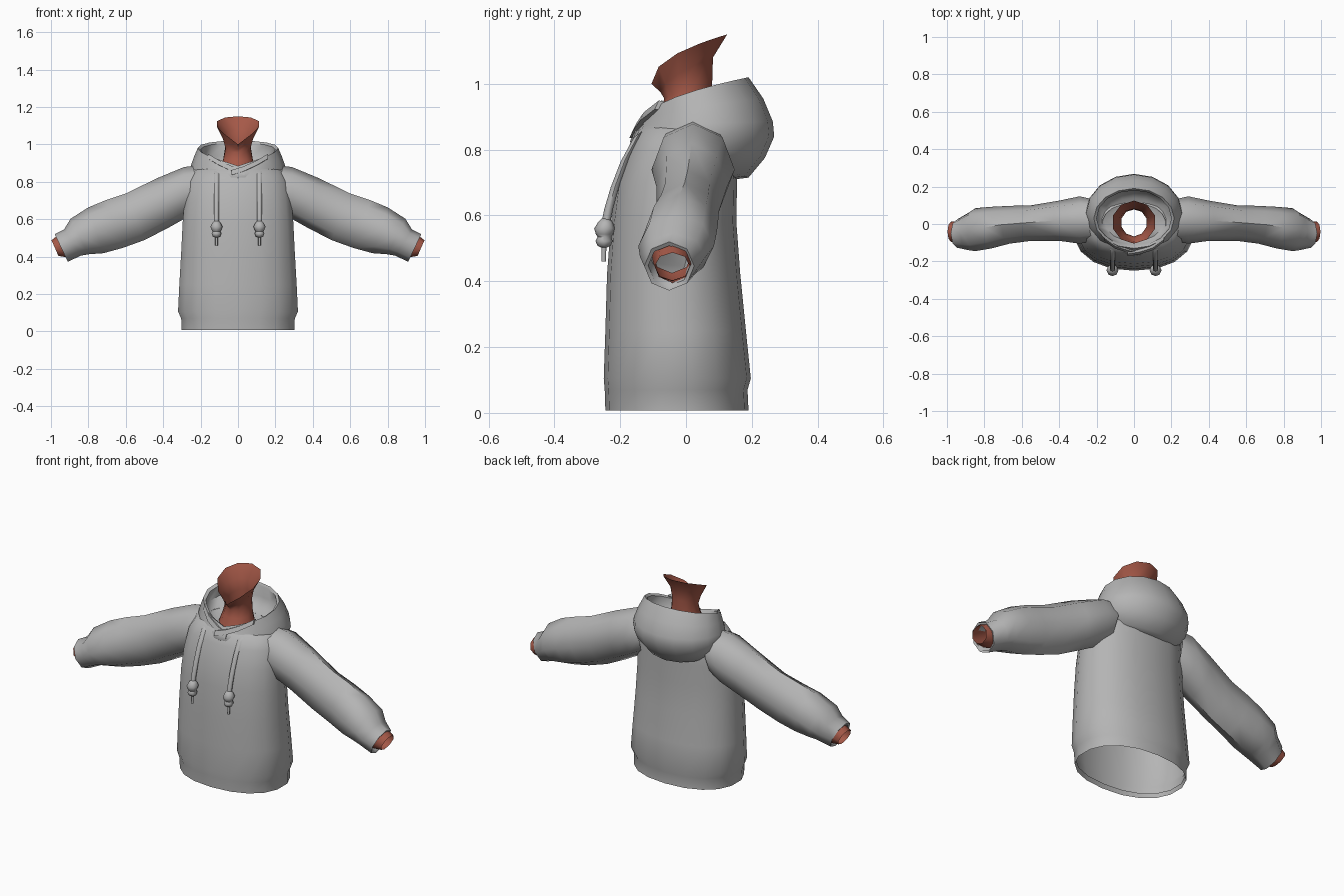
import bpy, bmesh, math
from mathutils import Vector


def material(name, rgb):
    m = bpy.data.materials.new(name)
    m.diffuse_color = (*rgb, 1)
    return m


FABRIC = material("grey fabric", (0.46, 0.46, 0.46))
SKIN = material("skin", (0.38, 0.10, 0.065))


def loft(name, rings, mat, mirror=False, cap=False, angle=50):
    """Skin a list of closed rings of points."""
    bm = bmesh.new()
    loops = [[bm.verts.new(p) for p in r] for r in rings]
    n = len(loops[0])
    for a, b in zip(loops, loops[1:]):
        for i in range(n):
            j = (i + 1) % n
            bm.faces.new((a[i], a[j], b[j], b[i]))
    if cap:
        bm.faces.new(loops[0][::-1])
        bm.faces.new(loops[-1])
    bmesh.ops.recalc_face_normals(bm, faces=bm.faces)
    me = bpy.data.meshes.new(name)
    bm.to_mesh(me)
    bm.free()
    me.materials.append(mat)
    ob = bpy.data.objects.new(name, me)
    bpy.context.collection.objects.link(ob)
    if mirror:
        ob.modifiers.new("mirror", "MIRROR").use_mirror_merge = False
    bpy.ops.object.select_all(action="DESELECT")
    ob.select_set(True)
    bpy.context.view_layer.objects.active = ob
    bpy.ops.object.shade_smooth_by_angle(angle=math.radians(angle))
    return ob


def tilted_ring(hw, yf, yb, zf, zb, n, power=1.0, square=1.0):
    """Oval around z, rising from front height zf to back height zb."""
    pts = []
    for i in range(n):
        a = 2 * math.pi * i / n
        c, s = math.cos(a), math.sin(a)
        c = math.copysign(abs(c) ** square, c)
        s = math.copysign(abs(s) ** square, s)
        t = min(1, max(0, (1 - c) / 2))
        pts.append((hw * s, yf + (yb - yf) * t, zf + (zb - zf) * t ** power))
    return pts


def limb_ring(tx, tz, bx, bz, yf, yb, n=8):
    """Oval between a top and a bottom point in the xz plane."""
    top, bot = Vector((tx, 0, tz)), Vector((bx, 0, bz))
    mid, up = (top + bot) / 2, (top - bot) / 2
    pts = []
    for i in range(n):
        a = 2 * math.pi * i / n
        p = mid + up * math.cos(a)
        p.y = (yf + yb) / 2 + (yb - yf) / 2 * math.sin(a)
        pts.append(p)
    return pts


# Torso: half width, front y, back y, height
torso = [(0.30, -0.235, 0.18, 0.03), (0.305, -0.245, 0.19, 0.007),
         (0.308, -0.247, 0.187, 0.07), (0.325, -0.25, 0.197, 0.105),
         (0.318, -0.245, 0.182, 0.25), (0.308, -0.24, 0.165, 0.42),
         (0.30, -0.228, 0.153, 0.58), (0.29, -0.212, 0.155, 0.70),
         (0.275, -0.178, 0.15, 0.80), (0.24, -0.15, 0.14, 0.86),
         (0.17, -0.12, 0.11, 0.88)]
loft("torso", [tilted_ring(w, f, b, z, z, 18, 1, 0.9) for w, f, b, z in torso], FABRIC)

# Hood: outside from collar to rim, then down the inside to the neck
hood = [(0.20, -0.165, 0.15, 0.815, 0.71, 1), (0.225, -0.17, 0.19, 0.825, 0.715, 1),
        (0.252, -0.16, 0.24, 0.85, 0.775, 1), (0.258, -0.15, 0.268, 0.865, 0.84, 0.8),
        (0.254, -0.145, 0.264, 0.87, 0.885, 0.6), (0.236, -0.14, 0.235, 0.875, 0.955, 0.5),
        (0.215, -0.13, 0.19, 0.885, 1.02, 0.5), (0.20, -0.12, 0.18, 0.88, 1.008, 0.5),
        (0.205, -0.11, 0.19, 0.86, 0.94, 0.6), (0.16, -0.095, 0.14, 0.85, 0.88, 1),
        (0.085, -0.075, 0.08, 0.86, 0.87, 1)]
loft("hood", [tilted_ring(w, f, b, zf, zb, 16, p) for w, f, b, zf, zb, p in hood], FABRIC)

# Crossed collar flaps at the throat
for name, s, y in (("left_collar_flap", 1, -0.002), ("right_collar_flap", -1, 0.006)):
    path = [(-0.035, -0.162, 0.848), (0.03, -0.152, 0.868),
            (0.10, -0.130, 0.900), (0.16, -0.085, 0.935)]
    rings = []
    for x, py, z in path:
        rings.append([(s * x, py + y + dy, z + dz) for dy, dz in
                      ((-0.008, -0.012), (0.004, 0.014), (0.022, 0.012), (0.015, -0.014))])
    loft(name, rings, FABRIC, cap=True)

# Sleeves with turned-in cuffs: top x z, bottom x z, front y, back y
sleeve = [(0.20, 0.89, 0.22, 0.64, -0.09, 0.13), (0.29, 0.878, 0.29, 0.60, -0.105, 0.148),
          (0.43, 0.82, 0.37, 0.555, -0.09, 0.125), (0.60, 0.737, 0.50, 0.488, -0.09, 0.10),
          (0.71, 0.70, 0.62, 0.445, -0.105, 0.097), (0.80, 0.663, 0.72, 0.418, -0.13, 0.092),
          (0.895, 0.602, 0.80, 0.412, -0.145, 0.085), (0.93, 0.545, 0.84, 0.405, -0.14, 0.06),
          (0.98, 0.52, 0.91, 0.372, -0.127, 0.025), (0.972, 0.508, 0.908, 0.386, -0.115, 0.013),
          (0.91, 0.53, 0.85, 0.42, -0.11, 0.02)]
loft("sleeve", [limb_ring(*r) for r in sleeve], FABRIC, mirror=True)

# Wrists
wrist = [(0.90, 0.55, 0.85, 0.425, -0.105, 0.02), (0.955, 0.52, 0.905, 0.395, -0.10, 0.018),
         (0.997, 0.487, 0.96, 0.403, -0.095, 0.012)]
loft("wrist", [limb_ring(*r) for r in wrist], SKIN, mirror=True)

# Neck, open at the jaw line
neck = [(0.10, -0.10, 0.085, 0.86, 0.87, 1), (0.082, -0.078, 0.078, 0.915, 0.93, 1),
        (0.070, -0.066, 0.08, 0.955, 1.02, 1), (0.085, -0.078, 0.082, 0.975, 1.08, 0.6),
        (0.118, -0.105, 0.125, 1.0, 1.15, 0.45)]
loft("neck", [tilted_ring(w, f, b, zf, zb, 10, p) for w, f, b, zf, zb, p in neck], SKIN)


def string_ring(y, z, r, tilt=0.0, n=8):
    return [(0.115 + r * math.cos(a), y + r * math.sin(a), z + r * tilt * math.sin(a))
            for a in (2 * math.pi * i / n for i in range(n))]


# Drawstrings with a double knot and a loose tail
cord = [(-0.125, 0.862, 0.012, 0.6), (-0.145, 0.845, 0.014, 0.6), (-0.185, 0.77, 0.014, 0.5),
        (-0.215, 0.69, 0.014, 0.35), (-0.235, 0.62, 0.014, 0.2), (-0.245, 0.57, 0.013, 0)]
loft("drawstring", [string_ring(*c) for c in cord], FABRIC, mirror=True, cap=True)
knot = [(-0.245, 0.59, 0.012), (-0.245, 0.58, 0.022), (-0.247, 0.56, 0.032),
        (-0.248, 0.543, 0.026), (-0.248, 0.535, 0.021), (-0.249, 0.522, 0.026),
        (-0.249, 0.508, 0.02), (-0.249, 0.502, 0.008)]
loft("drawstring_knot", [string_ring(*k) for k in knot], FABRIC, mirror=True, cap=True)
tail = [(-0.249, 0.51, 0.007), (-0.25, 0.46, 0.007)]
loft("drawstring_tail", [string_ring(*t) for t in tail], FABRIC, mirror=True, cap=True)
